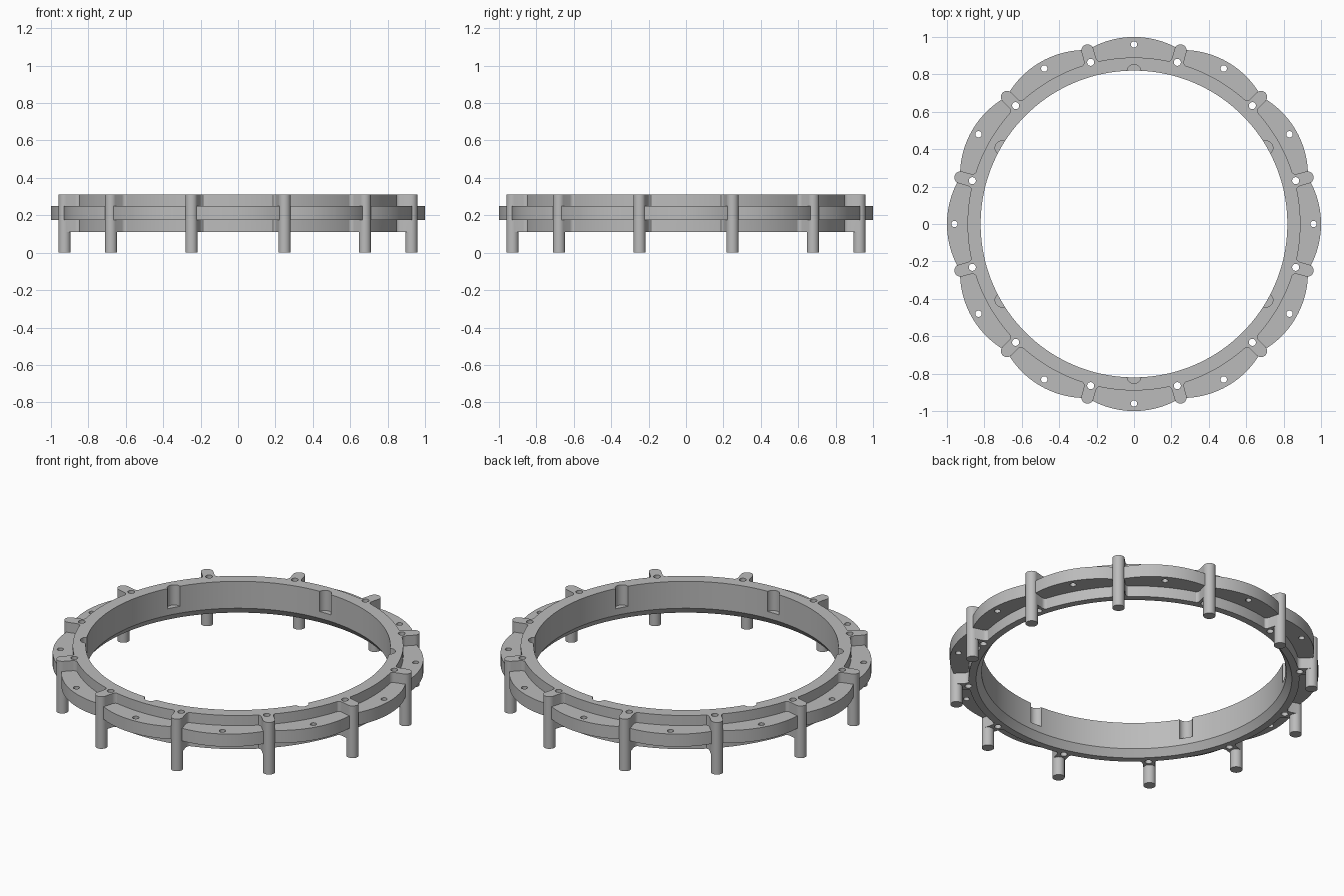
import bpy, bmesh
from math import cos, sin, sqrt, pi, radians, hypot, atan2

if "Cube" in bpy.data.objects:
    bpy.data.objects.remove(bpy.data.objects["Cube"], do_unlink=True)

TOP, BOTTOM = 0.31, 0.11          # main ring heights
BORE, BODY = 0.82, 0.89           # main ring radii
POST_R, POST_AT = 0.033, 0.96
ARM_ANGLES = [radians(15 + 30 * i) for i in range(12)]
LOBE_ANGLES = [radians(30 * i) for i in range(12)]
NOTCH_ANGLES = [radians(30 + 60 * i) for i in range(6)]

grey = bpy.data.materials.new("mid_grey")
grey.use_nodes = True
grey.diffuse_color = (0.5, 0.5, 0.5, 1)
grey.node_tree.nodes["Principled BSDF"].inputs["Base Color"].default_value = (0.5, 0.5, 0.5, 1)


def make_object(name, bm):
    bmesh.ops.recalc_face_normals(bm, faces=bm.faces)
    mesh = bpy.data.meshes.new(name)
    bm.to_mesh(mesh)
    bm.free()
    mesh.materials.append(grey)
    obj = bpy.data.objects.new(name, mesh)
    bpy.context.collection.objects.link(obj)
    return obj


def lathe(name, profile, steps=240):
    """Closed ring from (radius, z) pairs; a radius may be a function of angle."""
    bm = bmesh.new()
    rows = []
    for i in range(steps):
        a = 2 * pi * i / steps
        radii = [r(a) if callable(r) else r for r, z in profile]
        rows.append([bm.verts.new((r * cos(a), r * sin(a), p[1]))
                     for r, p in zip(radii, profile)])
    n = len(profile)
    for i in range(steps):
        here, after = rows[i], rows[(i + 1) % steps]
        for j in range(n):
            k = (j + 1) % n
            bm.faces.new((here[j], after[j], after[k], here[k]))
    return make_object(name, bm)


def prisms(name, outline, angles, z0, z1):
    """Extrude a (radial, tangential) outline, repeated around the axis."""
    bm = bmesh.new()
    for a in angles:
        low, high = [[bm.verts.new((u * cos(a) - v * sin(a), u * sin(a) + v * cos(a), z))
                      for u, v in outline] for z in (z0, z1)]
        bm.faces.new(low)
        bm.faces.new(high)
        for i in range(len(outline)):
            k = (i + 1) % len(outline)
            bm.faces.new((low[i], low[k], high[k], high[i]))
    return make_object(name, bm)


def disc(centre, radius, n=32):
    return [(centre + radius * cos(2 * pi * i / n), radius * sin(2 * pi * i / n))
            for i in range(n)]


def lobe_radius(a):
    """Scalloped edge: twelve arcs bulging out between the arms."""
    t = (a + pi / 12) % (pi / 6) - pi / 12
    c, r = 0.522, 0.478
    return c * cos(t) + sqrt(r * r - (c * sin(t)) ** 2)


# Main ring with a chamfer under the bore
ring = lathe("mounting_ring", [(BORE, TOP), (BODY, TOP), (BODY, BOTTOM),
                               (BORE + 0.03, BOTTOM), (BORE, BOTTOM + 0.04)])

# Scalloped flange around the middle
flange = lathe("scalloped_flange", [(0.86, 0.25), (lobe_radius, 0.25),
                                    (lobe_radius, 0.175), (0.86, 0.175)])

# Arms, filleted where they leave the ring
side = [(0.865, 0.05), (0.886, 0.05), (0.892, 0.041), (0.90, 0.035),
        (0.91, POST_R), (POST_AT, POST_R)]
arms = prisms("arms", side + [(u, -v) for u, v in reversed(side)],
              ARM_ANGLES, BOTTOM, TOP)

# Round posts standing on the ground
posts = prisms("posts", disc(POST_AT, POST_R), ARM_ANGLES, 0, TOP)

# Cutters: bolt holes and half-round notches in the bore
arm_holes = prisms("arm_holes", disc(0.895, 0.019, 24), ARM_ANGLES, 0.05, 0.4)
flange_holes = prisms("flange_holes", disc(0.96, 0.017, 24), LOBE_ANGLES, 0.1, 0.4)
notches = prisms("notches", disc(0.815, 0.037), NOTCH_ANGLES, 0.19, 0.4)

bpy.ops.object.select_all(action="DESELECT")
bpy.context.view_layer.objects.active = ring
ring.select_set(True)
for tool, operation in [(flange, "UNION"), (arms, "UNION"), (posts, "UNION"),
                        (arm_holes, "DIFFERENCE"), (flange_holes, "DIFFERENCE"),
                        (notches, "DIFFERENCE")]:
    mod = ring.modifiers.new(tool.name, "BOOLEAN")
    mod.operation, mod.solver, mod.object = operation, "EXACT", tool
    bpy.ops.object.modifier_apply(modifier=mod.name)
    bpy.data.objects.remove(tool, do_unlink=True)

bpy.ops.object.shade_smooth_by_angle(angle=radians(30))
